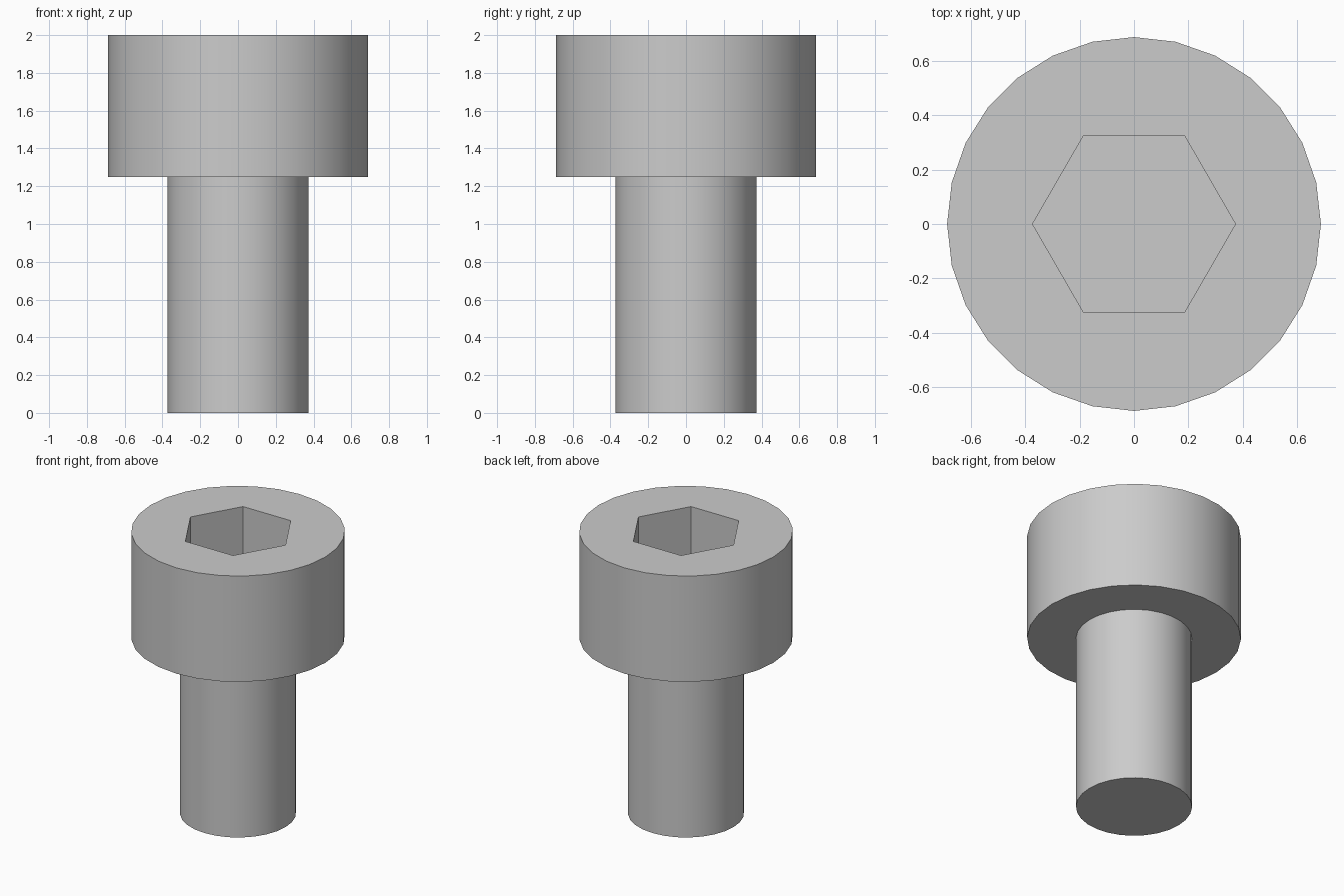
import bpy
import math

HEAD_RADIUS, SHANK_RADIUS = 0.687, 0.373
HEAD_BASE, TOP = 1.25, 2.0
SOCKET_RADIUS, SOCKET_DEPTH = 0.373, 0.375
SIDES = 28

if "Cube" in bpy.data.objects:
    bpy.data.objects.remove(bpy.data.objects["Cube"], do_unlink=True)

steel = bpy.data.materials.new("grey steel")
steel.use_nodes = True
colour = (0.6, 0.6, 0.6, 1)
steel.diffuse_color = colour
steel.node_tree.nodes["Principled BSDF"].inputs["Base Color"].default_value = colour


def prism(name, radius, bottom, top, sides, turn=0.0):
    """Upright prism with one corner on the x axis when turn suits the side count."""
    bpy.ops.mesh.primitive_cylinder_add(
        vertices=sides, radius=radius, depth=top - bottom,
        location=(0, 0, (bottom + top) / 2), rotation=(0, 0, turn))
    part = bpy.context.object
    part.name = name
    part.data.materials.append(steel)
    return part


def smooth(part):
    bpy.ops.object.select_all(action="DESELECT")
    part.select_set(True)
    bpy.context.view_layer.objects.active = part
    bpy.ops.object.shade_smooth_by_angle(angle=math.radians(30))


# Cylindrical head with a blind hexagonal socket
head = prism("head", HEAD_RADIUS, HEAD_BASE, TOP, SIDES)
cutter = prism("socket_cutter", SOCKET_RADIUS, TOP - SOCKET_DEPTH, TOP + 0.2,
               6, math.radians(30))
cutter.hide_render = True
cut = head.modifiers.new("hex socket", "BOOLEAN")
cut.operation = "DIFFERENCE"
cut.solver = "EXACT"
cut.object = cutter
bpy.context.view_layer.objects.active = head
bpy.ops.object.modifier_apply(modifier=cut.name)
bpy.data.objects.remove(cutter, do_unlink=True)
smooth(head)

# Plain shank, seated slightly inside the head
shank = prism("shank", SHANK_RADIUS, 0, HEAD_BASE + 0.02, SIDES)
smooth(shank)
